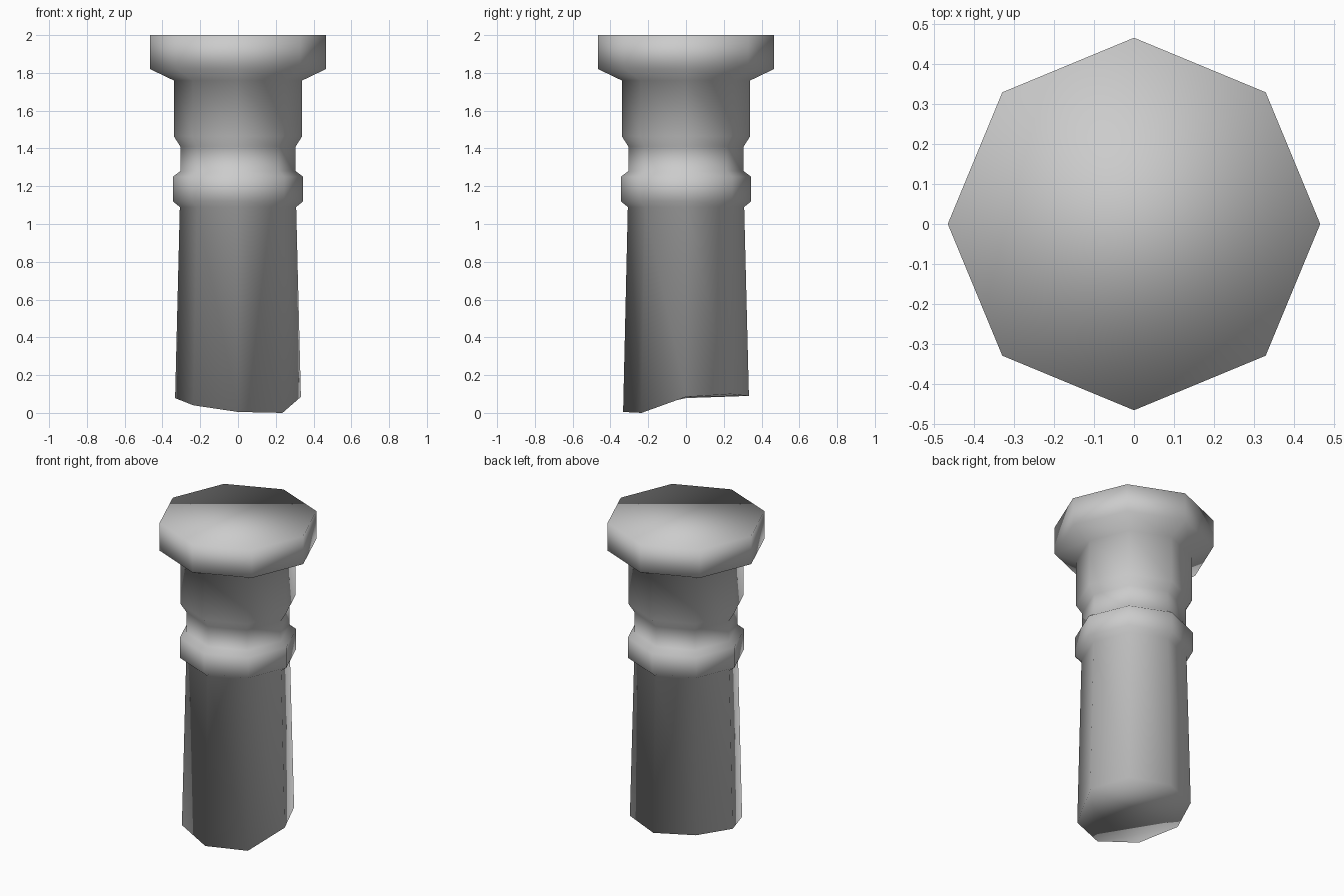
import bpy
import bmesh
from math import cos, sin, radians

cube = bpy.data.objects.get("Cube")
if cube:
    bpy.data.objects.remove(cube, do_unlink=True)

# Plain grey
grey = bpy.data.materials.new("grey")
grey.use_nodes = True
colour = (0.6, 0.6, 0.6, 1)
grey.diffuse_color = colour
grey.node_tree.nodes["Principled BSDF"].inputs["Base Color"].default_value = colour

SIDES = 8
# Radius and height of each ring, head first
PROFILE = [(0.465, 2.0), (0.465, 1.82), (0.34, 1.76), (0.34, 1.465),
           (0.305, 1.41), (0.305, 1.28), (0.345, 1.25), (0.345, 1.12),
           (0.308, 1.09)]
# Uneven height of the broken lower end, one value per corner
BROKEN_END = [0.085, 0.10, 0.09, 0.10, 0.078, 0.04, 0.005, 0.0]


def add_ring(bm, radius, heights):
    ring = []
    for i, z in enumerate(heights):
        a = radians(360 * i / SIDES)
        ring.append(bm.verts.new((radius * cos(a), radius * sin(a), z)))
    return ring


bm = bmesh.new()
rings = [add_ring(bm, r, [z] * SIDES) for r, z in PROFILE]
rings.append(add_ring(bm, 0.333, BROKEN_END))

# Side walls
for upper, lower in zip(rings, rings[1:]):
    for i in range(SIDES):
        j = (i + 1) % SIDES
        bm.faces.new((upper[i], lower[i], lower[j], upper[j]))

# Flat head and broken end
bm.faces.new(rings[0])
end = bm.faces.new(rings[-1][::-1])
bmesh.ops.triangulate(bm, faces=[end])
bmesh.ops.recalc_face_normals(bm, faces=bm.faces)
for face in bm.faces:
    face.smooth = True

mesh = bpy.data.meshes.new("broken_column")
bm.to_mesh(mesh)
bm.free()
mesh.materials.append(grey)
column = bpy.data.objects.new("broken_column", mesh)
bpy.context.collection.objects.link(column)
